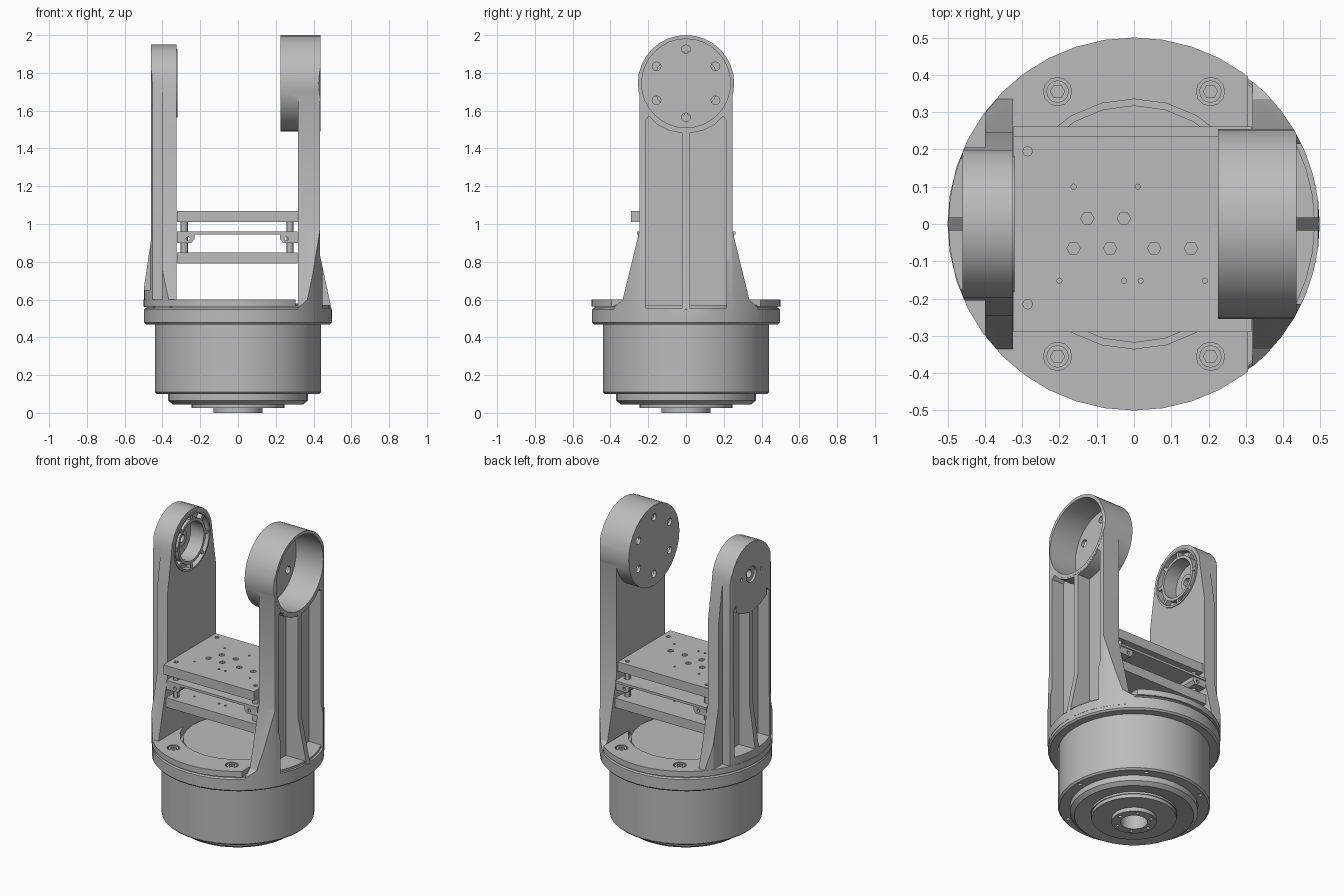
import bpy, bmesh, math
from mathutils import Matrix

if "Cube" in bpy.data.objects:
    bpy.data.objects.remove(bpy.data.objects["Cube"])

grey = bpy.data.materials.new("machined grey")
grey.use_nodes = True
GREY = (0.5, 0.5, 0.5, 1)
grey.diffuse_color = GREY
grey.node_tree.nodes["Principled BSDF"].inputs["Base Color"].default_value = GREY

HEAD = 1.745   # height of the pivot axis
parts = []


def make(name, bm, keep=True):
    bmesh.ops.recalc_face_normals(bm, faces=bm.faces)
    mesh = bpy.data.meshes.new(name)
    bm.to_mesh(mesh)
    bm.free()
    mesh.materials.append(grey)
    ob = bpy.data.objects.new(name, mesh)
    bpy.context.collection.objects.link(ob)
    if keep:
        parts.append(ob)
    return ob


def prism(name, pts, axis, lo, hi, keep=True):
    """Extrude a 2D outline along one axis."""
    def place(u, v, a):
        return {"x": (a, u, v), "y": (u, a, v), "z": (u, v, a)}[axis]
    bm = bmesh.new()
    base = bm.faces.new([bm.verts.new(place(u, v, lo)) for u, v in pts])
    new = bmesh.ops.extrude_face_region(bm, geom=[base])["geom"]
    shift = place(0, 0, hi - lo)
    bmesh.ops.translate(bm, vec=shift, verts=[g for g in new if isinstance(g, bmesh.types.BMVert)])
    return make(name, bm, keep)


def box(name, x, y, z, keep=True):
    return prism(name, [(x[0], y[0]), (x[1], y[0]), (x[1], y[1]), (x[0], y[1])], "z", *z, keep)


def ring_points(u, v, r, n=32, start=0.0, sweep=math.tau):
    return [(u + r * math.cos(start + sweep * i / n), v + r * math.sin(start + sweep * i / n)) for i in range(n)]


def disc(name, u, v, r, axis, lo, hi, n=32, keep=True):
    return prism(name, ring_points(u, v, r, n), axis, lo, hi, keep)


def lathe(name, profile, n=40):
    """Spin an (r, z) profile about the vertical axis."""
    bm = bmesh.new()
    vs = [bm.verts.new((r, 0, z)) for r, z in profile]
    es = [bm.edges.new(p) for p in zip(vs, vs[1:])]
    bmesh.ops.spin(bm, geom=vs + es, axis=(0, 0, 1), cent=(0, 0, 0), angle=math.tau, steps=n)
    bmesh.ops.remove_doubles(bm, verts=bm.verts, dist=0.0001)
    return make(name, bm)


def combine(ob, *others, op="DIFFERENCE"):
    for other in others:
        mod = ob.modifiers.new("cut", "BOOLEAN")
        mod.operation, mod.solver, mod.object = op, "EXACT", other
        bpy.context.view_layer.objects.active = ob
        bpy.ops.object.modifier_apply(modifier=mod.name)
        bpy.data.objects.remove(other)


def drill(ob, spots, r, axis, lo, hi, n=12):
    for u, v in spots:
        combine(ob, disc("drill", u, v, r, axis, lo, hi, n, False))


def mirrored(half):
    """Close a right-hand half outline across the centre line."""
    return half + [(-u, v) for u, v in reversed(half)]


# Motor housing with stepped underside and hollow hub
motor = lathe("motor_housing", [(0, 0.047), (0.25, 0.047), (0.25, 0.06), (0.345, 0.045), (0.37, 0.065),
                                (0.37, 0.1), (0.43, 0.1), (0.44, 0.11), (0.44, 0.48), (0, 0.48)])
drill(motor, ring_points(0, 0, 0.405, 6), 0.013, "z", 0.05, 0.13)
hub_plate = disc("hub_plate", 0, 0, 0.245, "z", 0.025, 0.06)
hub = disc("output_hub", 0, 0, 0.13, "z", 0, 0.04)
drill(hub, ring_points(0, 0, 0.105, 6), 0.012, "z", -0.01, 0.02)
for ob in (hub, hub_plate, motor):
    drill(ob, [(0, 0)], 0.078, "z", -0.01, 0.09, 24)

# Lower flange, clamp plate and turntable disc
lathe("lower_flange", [(0, 0.468), (0.487, 0.468), (0.497, 0.478), (0.497, 0.547), (0.49, 0.555), (0, 0.555)])
clamp = disc("clamp_plate", 0, 0, 0.5, "z", 0.563, 0.6, 40)
combine(clamp, box("trim", (0.305, 1), (-1, 1), (0.5, 0.7), False))
drill(clamp, [(0, 0)], 0.335, "z", 0.5, 0.7, 24)
neck = disc("clamp_neck", 0, 0, 0.485, "z", 0.55, 0.57, 40)
drill(neck, [(0, 0)], 0.335, "z", 0.5, 0.7, 24)
disc("turntable_disc", 0, 0, 0.318, "z", 0.55, 0.58, 24)
bolts = [(x, y) for x in (-0.205, 0.205) for y in (-0.355, 0.355)]
drill(clamp, bolts, 0.038, "z", 0.585, 0.7)
for x, y in bolts:
    bolt = disc("clamp_bolt", x, y, 0.03, "z", 0.57, 0.597, 16)
    drill(bolt, [(x, y)], 0.019, "z", 0.58, 0.7, 6)


def pocket(sign, wide, top, lo, hi, floor):
    pts = [(0.018, floor), (wide, floor), (wide, top - 0.02), (wide - 0.02, top), (0.15, top - 0.045),
           (0.09, top - 0.075), (0.018, top - 0.09)]
    return prism("pocket", [(sign * u, v) for u, v in pts], "x", lo, hi, False)


def envelope():
    return disc("envelope", 0, 0, 0.498, "z", 0.4, 2.2, 48, False)


# Arm with the motor cup: flared body, buttress, pockets, bore
arm = prism("cup_arm", mirrored([(0.39, 0.5), (0.385, 0.555), (0.335, 0.6), (0.245, 0.97), (0.245, HEAD)]),
            "x", 0.318, 0.435)
combine(arm, prism("buttress", [(0.33, 0.5), (0.5, 0.5), (0.495, 0.55), (0.435, 0.83), (0.33, 0.83)],
                   "y", -0.245, 0.245, False),
        disc("cup", 0, HEAD, 0.255, "x", 0.225, 0.436, 32, False), op="UNION")
combine(arm, envelope(), op="INTERSECT")
combine(arm, disc("bore", 0, HEAD, 0.235, "x", 0.245, 0.6, 32, False))
combine(arm, *[pocket(s, 0.215, 1.57, 0.35, 0.7, 0.556) for s in (-1, 1)])
drill(arm, ring_points(0, HEAD, 0.18, 6, math.pi / 2), 0.023, "x", 0.1, 0.4)

# Opposite arm: wide inner plate, narrower ribbed outer frame
head_arc = ring_points(0, HEAD, 0.205, 12, 0, math.pi)
bearing_arm = prism("bearing_arm", [(-0.245, 1.5), (-0.245, 0.97), (-0.335, 0.6), (-0.34, 0.56), (0.34, 0.56),
                                    (0.335, 0.6), (0.245, 0.97), (0.245, 1.5)] + head_arc + [(-0.205, HEAD)],
                    "x", -0.4, -0.325)
frame = prism("frame", [(-0.205, 0.56), (0.205, 0.56)] + head_arc + [(-0.205, HEAD)], "x", -0.46, -0.39, False)
foot = prism("foot", [(-0.39, 0.56), (-0.5, 0.56), (-0.5, 0.65), (-0.46, 0.92), (-0.39, 0.92)],
             "y", -0.205, 0.205, False)
combine(bearing_arm, frame, foot, op="UNION")
combine(bearing_arm, envelope(), op="INTERSECT")
combine(bearing_arm, *[pocket(s, 0.175, 1.6, -0.7, -0.385, 0.65) for s in (-1, 1)])
drill(bearing_arm, [(0, HEAD)], 0.18, "x", -0.36, -0.2, 24)
drill(bearing_arm, [(0, HEAD)], 0.125, "x", -0.42, -0.2, 24)
drill(bearing_arm, [(0, HEAD)], 0.05, "x", -0.7, -0.2, 16)
drill(bearing_arm, [(s * 0.1, HEAD) for s in (-1, 1)], 0.01, "x", -0.5, -0.44)

# Bearing seat: two thin rings joined by spokes, and the pivot bushing
for name, outer, inner, lo, hi in (("seat_outer_ring", 0.182, 0.17, -0.365, -0.32),
                                   ("seat_inner_ring", 0.14, 0.122, -0.365, -0.325),
                                   ("pivot_bushing", 0.051, 0.025, -0.445, -0.395)):
    ring = disc(name, 0, HEAD, outer, "x", lo, hi, 24)
    drill(ring, [(0, HEAD)], inner, "x", -1, 0, 24)
for i in range(8):
    spoke = box("seat_spoke", (-0.36, -0.327), (0.135, 0.175), (-0.01, 0.01))
    spoke.data.transform(Matrix.Translation((0, 0, HEAD)) @ Matrix.Rotation(math.tau * i / 8, 4, "X"))

# Electronics stack between the arms
top_board = box("top_board", (-0.323, 0.315), (-0.29, 0.235), (1.01, 1.07))
box("middle_sheet", (-0.323, 0.315), (-0.26, 0.262), (0.945, 0.96))
low_board = box("lower_board", (-0.323, 0.315), (-0.262, 0.262), (0.79, 0.85))
large = [(-0.125, 0.015), (-0.027, 0.015)] + [(x, -0.065) for x in (-0.162, -0.064, 0.054, 0.153)]
small = [(-0.162, 0.1), (0.01, 0.1), (-0.2, -0.152), (-0.027, -0.152), (0.018, -0.152), (0.19, -0.152)]
posts = [(x, y) for x in (-0.285, 0.275) for y in (-0.215, 0.195)]
for board, z in ((top_board, 1.07), (low_board, 0.85)):
    drill(board, large, 0.018, "z", z - 0.02, z + 0.1, 6)
    drill(board, small, 0.007, "z", z - 0.02, z + 0.1, 8)
drill(top_board, posts, 0.013, "z", 1.05, 1.2, 8)
for x, y in posts:
    disc("standoff", x, y, 0.019, "z", 0.84, 1.02, 12)

# Side clips that hold the middle sheet
for side in (-1, 1):
    mid = -0.004 + side * 0.273
    pts = [(0.046, 0.946), (-0.046, 0.946), (-0.046, 0.92), (-0.03, 0.9), (0.046, 0.9)]
    clip = prism("sheet_clip", [(mid + side * u, z) for u, z in pts], "y", -0.255, 0.255)
    drill(clip, [(mid - side * 0.012, 0.922)], 0.01, "y", -0.4, 0.4)

# Crisp edges with smooth curved walls
bpy.ops.object.select_all(action="DESELECT")
for ob in parts:
    ob.select_set(True)
bpy.context.view_layer.objects.active = parts[0]
bpy.ops.object.shade_smooth_by_angle(angle=math.radians(30))
